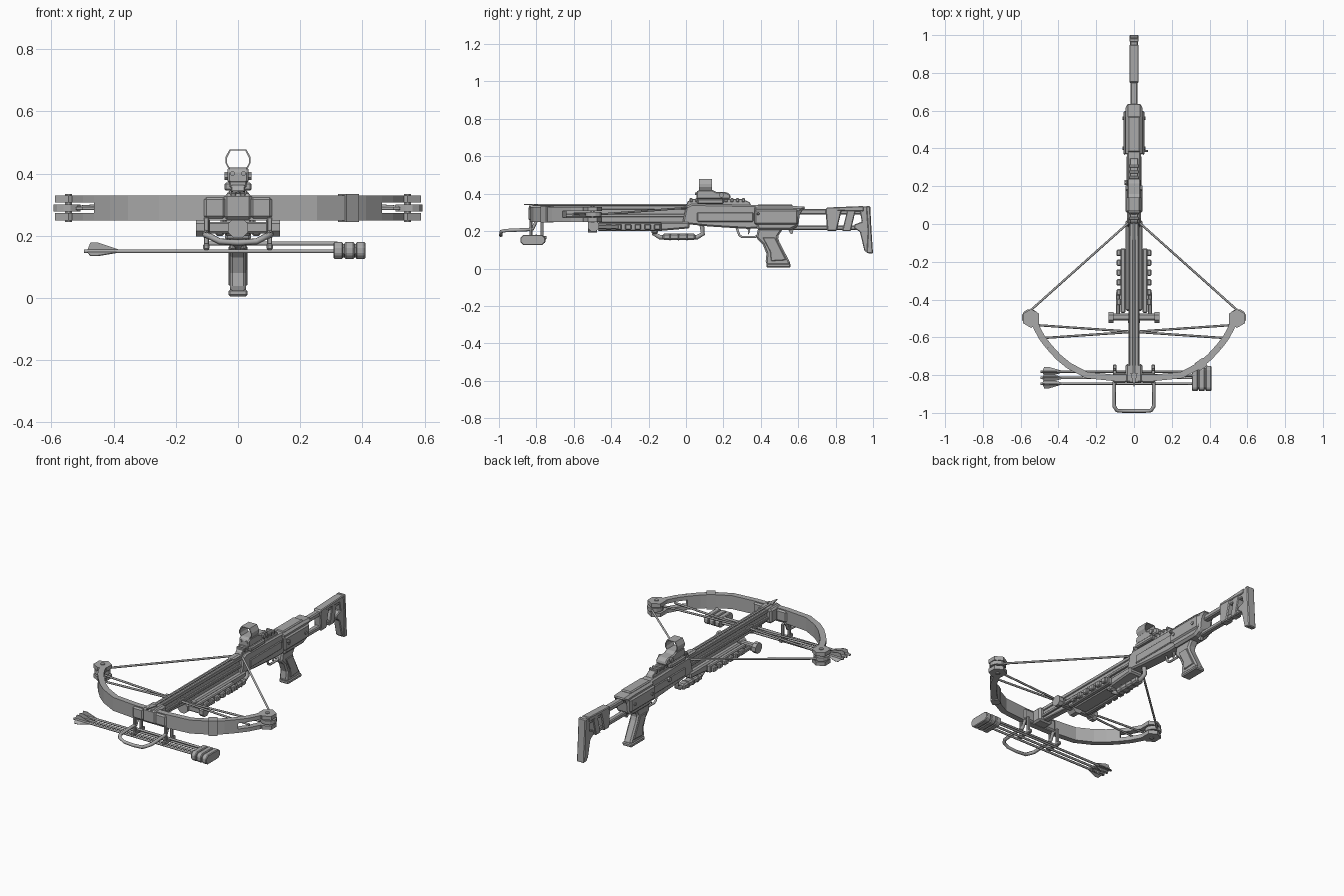
import bpy, bmesh, math
from mathutils import Vector

if "Cube" in bpy.data.objects:
    bpy.data.objects.remove(bpy.data.objects["Cube"], do_unlink=True)

GREY = (0.4, 0.4, 0.4, 1)
mat = bpy.data.materials.new("matte grey")
mat.use_nodes = True
mat.diffuse_color = GREY
mat.node_tree.nodes["Principled BSDF"].inputs["Base Color"].default_value = GREY


def finish(name, bm, bevel=0.0, mirror=False):
    bmesh.ops.recalc_face_normals(bm, faces=bm.faces)
    me = bpy.data.meshes.new(name)
    bm.to_mesh(me)
    bm.free()
    me.materials.append(mat)
    ob = bpy.data.objects.new(name, me)
    bpy.context.collection.objects.link(ob)
    if bevel:
        b = ob.modifiers.new("chamfer", "BEVEL")
        b.width, b.segments, b.limit_method = bevel, 1, "ANGLE"
    if mirror:
        ob.modifiers.new("mirror", "MIRROR")
    return ob


def box(name, x, y, z, bevel=0.0, mirror=False):
    bm = bmesh.new()
    bmesh.ops.create_cube(bm, size=1)
    for v in bm.verts:
        for i, (a, b) in enumerate((x, y, z)):
            v.co[i] = (a + b) / 2 + v.co[i] * (b - a)
    return finish(name, bm, bevel, mirror)


def extrude(name, loop, offset, bevel=0.0, mirror=False):
    bm = bmesh.new()
    face = bm.faces.new([bm.verts.new(p) for p in loop])
    res = bmesh.ops.extrude_face_region(bm, geom=[face])
    bmesh.ops.translate(bm, vec=offset, verts=[g for g in res["geom"] if isinstance(g, bmesh.types.BMVert)])
    return finish(name, bm, bevel, mirror)


def side_profile(name, pts, half, bevel=0.0):
    return extrude(name, [(-half, y, z) for y, z in pts], (2 * half, 0, 0), bevel)


def disc(name, c, r, depth, axis="Z", sides=12, mirror=False):
    u, v, w = {"X": ("y", "z", "x"), "Y": ("x", "z", "y"), "Z": ("x", "y", "z")}[axis]
    loop = []
    for i in range(sides):
        p, a = Vector(c), 2 * math.pi * (i + 0.5) / sides
        setattr(p, u, getattr(p, u) + r * math.cos(a))
        setattr(p, v, getattr(p, v) + r * math.sin(a))
        setattr(p, w, getattr(p, w) - depth / 2)
        loop.append(p)
    off = Vector((0, 0, 0))
    setattr(off, w, depth)
    return extrude(name, loop, off, 0, mirror)


def tube(name, pts, r, closed=False, mirror=False):
    cu = bpy.data.curves.new(name, "CURVE")
    cu.dimensions, cu.bevel_depth, cu.bevel_resolution, cu.use_fill_caps = "3D", r, 1, True
    sp = cu.splines.new("POLY")
    sp.points.add(len(pts) - 1)
    sp.use_cyclic_u = closed
    for p, q in zip(sp.points, pts):
        p.co = (*q, 1)
    cu.materials.append(mat)
    ob = bpy.data.objects.new(name, cu)
    bpy.context.collection.objects.link(ob)
    if mirror:
        ob.modifiers.new("mirror", "MIRROR")
    return ob


def ribbon(name, path, z0, z1, half, mirror=True):
    # upright plate following a path in plan
    pts = [Vector(p) for p in path]
    outer, inner = [], []
    for i, p in enumerate(pts):
        t = (pts[min(i + 1, len(pts) - 1)] - pts[max(i - 1, 0)]).normalized()
        n = Vector((t.y, -t.x)) * half
        outer.append((*(p + n), z0))
        inner.append((*(p - n), z0))
    return extrude(name, outer + inner[::-1], (0, 0, z1 - z0), 0, mirror)


# Bow limbs with slotted tips
limb = [(0, -.815), (.1, -.815), (.25, -.8), (.345, -.75), (.4, -.705), (.45, -.65)]
tip = [(.45, -.65), (.485, -.605), (.515, -.55), (.53, -.5)]
ribbon("bow_limb", limb, .25, .33, .017)
for z0, z1, part in ((.25, .273, "lower"), (.307, .33, "upper")):
    ribbon(part + "_limb_fork", tip, z0, z1, .017)
    disc(part + "_tip_plate", (.545, -.5, (z0 + z1) / 2), .05, z1 - z0, "Z", 6, True)
ribbon("limb_band", [(.335, -.757), (.375, -.729)], .245, .335, .024, False)

# Cams, string and cables
disc("cam_wheel", (.55, -.495, .29), .045, .022, "Z", 12, True)
disc("cam_axle", (.545, -.5, .29), .012, .09, "Z", 8, True)
tube("bow_string", [(.545, -.455, .29), (.025, .01, .325), (0, .02, .33)], .006, mirror=True)
tube("crossing_cable", [(.52, -.535, .288), (-.5, -.605, .288)], .006, mirror=True)
box("cable_slide", (-.03, .03), (-.6, -.54), (.275, .3), .004)

# Barrel and flight rail
side_profile("barrel", [(-.83, .33), (.06, .33), (.06, .235), (-.45, .245), (-.83, .265)], .018, .004)
box("flight_rail", (.006, .024), (-.84, .04), (.315, .337), .003, True)
box("barrel_side_rib", (.015, .029), (-.77, .05), (.275, .292), .003, True)
box("riser_block", (-.045, .045), (-.842, -.74), (.252, .336), .01)
box("riser_pad", (.04, .11), (-.842, -.79), (.256, .324), .008, True)
tube("bolt_shaft", [(0, -.82, .341), (0, .03, .341)], .006)
extrude("bolt_point", [(-.018, -.79, .34), (0, -.865, .34), (.018, -.79, .34)], (0, 0, .006))
extrude("bolt_vane", [(.004, -.09, .341), (.022, -.06, .341), (.022, 0, .341), (.004, .01, .341)],
        (0, 0, .003), 0, True)

# Fore-end with accessory rails and cross mount
side_profile("fore_end", [(-.46, .25), (.02, .25), (.02, .215), (-.15, .2), (-.46, .2)], .045, .008)
box("accessory_rail", (.045, .072), (-.47, -.13), (.2, .245), .005, True)
for i in range(6):
    y = -.43 + i * .052
    box("rail_rib", (.068, .092), (y, y + .034), (.207, .238), .005, True)
box("cross_mount", (-.115, .115), (-.51, -.475), (.208, .245), .006)
disc("mount_knob", (.122, -.495, .228), .032, .026, "X", 8, True)
disc("mount_hub", (0, -.5, .225), .035, .05, "Y", 8)
box("mount_brace", (.075, .095), (-.48, -.36), (.212, .232), .004, True)

# Loop foregrip
tube("foregrip_frame", [(0, -.165, .225), (0, -.17, .185), (0, -.14, .168), (0, .06, .168),
                        (0, .09, .185), (0, .085, .23)], .014)
box("foregrip_sleeve", (-.024, .024), (-.125, .05), (.152, .186), .008)
for y in (-.085, -.04, .005):
    box("foregrip_ring", (-.027, .027), (y - .008, y + .008), (.149, .189), .008)
box("foregrip_front_mount", (-.042, .042), (-.185, -.15), (.185, .215), .008)

# Receiver
side_profile("receiver", [(0, .33), (.03, .345), (.4, .338), (.4, .215), (.33, .212), (.12, .225),
                          (-.02, .24)], .036, .008)
box("receiver_side_panel", (.03, .041), (.06, .36), (.25, .3), .004, True)
side_profile("rear_body", [(.36, .335), (.56, .335), (.645, .33), (.61, .3), (.6, .225), (.56, .205),
                           (.38, .205)], .045, .012)
box("rear_side_panel", (.04, .056), (.365, .6), (.235, .315), .009, True)
box("rear_top_cover", (-.033, .033), (.38, .57), (.325, .343), .006)
for y in (.4, .56):
    disc("body_pin", (.055, y, .275), .01, .012, "X", 8, True)
disc("safety_lever", (-.045, .22, .29), .014, .012, "X", 8)
box("charging_handle", (.05, .075), (.38, .392), (.285, .3), .003)
side_profile("sling_hook", [(.545, .21), (.575, .21), (.57, .185), (.56, .185)], .008)

# Trigger and guard
tube("trigger_guard", [(0, .27, .22), (0, .285, .178), (0, .3, .168), (0, .37, .168), (0, .4, .19)], .007)
side_profile("trigger", [(.325, .22), (.345, .22), (.342, .195), (.33, .178), (.332, .2)], .005)

# Pistol grip
side_profile("pistol_grip", [(.385, .215), (.52, .215), (.49, .17), (.5, .14), (.555, .035), (.555, .01),
                             (.445, .008), (.425, .03), (.43, .08), (.41, .13), (.375, .165)], .026, .009)
side_profile("grip_panel", [(.41, .165), (.475, .165), (.535, .045), (.455, .04), (.45, .09)], .031, .003)
box("grip_cap", (-.031, .031), (.43, .56), (.005, .028), .006)

# Top rail and reflex sight
side_profile("sight_rail", [(0, .335), (.01, .36), (.04, .372), (.3, .372), (.34, .355), (.35, .335)], .022, .003)
for i in range(10):
    y = .02 + i * .031
    box("rail_tooth", (-.027, .027), (y, y + .016), (.355, .376), .003)
box("sight_clamp", (-.044, .044), (.06, .2), (.345, .372), .006)
side_profile("sight_body", [(.055, .37), (.055, .41), (.07, .42), (.14, .42), (.16, .41), (.22, .408),
                            (.24, .39), (.235, .37)], .034, .006)
disc("sight_dial", (.035, .19, .393), .014, .018, "X", 8, True)
hood = [(.03, .415), (.041, .435), (.041, .452), (.027, .478)]
walls = hood + [(-x, z) for x, z in hood[::-1]]
inner = [(x * .87, .417 + (z - .415) * .9) for x, z in walls]
extrude("sight_hood", [(x, .07, z) for x, z in walls + inner[::-1]], (0, .07, 0))
for s in (-1, 1):
    disc("sight_screw", (s * .018, .053, .4), .008, .008, "Y", 8)

# Skeleton shoulder stock
box("stock_upper_tube", (-.018, .018), (.6, .96), (.288, .318), .006)
box("stock_lower_tube", (-.016, .016), (.57, .95), (.205, .23), .005)
side_profile("stock_front_strut", [(.745, .322), (.835, .322), (.805, .2), (.755, .2)], .023, .005)
side_profile("stock_rear_strut", [(.865, .322), (.91, .322), (.88, .2), (.835, .2)], .021, .004)
side_profile("stock_top_cheek", [(.75, .31), (.75, .326), (.95, .334), (.95, .305)], .024, .004)
side_profile("butt_frame", [(.925, .33), (.975, .333), (.985, .09), (.955, .09), (.93, .195), (.9, .215),
                            (.9, .235), (.94, .25)], .021, .004)
side_profile("butt_pad", [(.962, .335), (.985, .335), (.992, .2), (1, .078), (.965, .083), (.972, .2)], .025, .005)

# Foot stirrup
stirrup = [(.1, -.8, .255), (.1, -.82, .212), (.105, -.85, .208), (.105, -.965, .203), (.09, -.988, .198),
           (.06, -.99, .182), (0, -.99, .178)]
tube("foot_stirrup", stirrup, .01, mirror=True)

# Quiver carrying three bolts
for y in (-.77, -.83):
    box("quiver_leg", (.094, .11), (y - .008, y + .008), (.15, .26), .003, True)
box("quiver_clip", (.092, .112), (-.855, -.745), (.155, .175), .004, True)
tube("quiver_bar", [(-.11, -.8, .175), (.32, -.8, .175)], .007)
block = [(-.885, .14), (-.87, .125), (-.77, .125), (-.752, .14), (-.752, .165), (-.77, .18), (-.87, .18), (-.885, .165)]
for i in range(3):
    x = .307 + i * .036
    extrude("quiver_cup", [(x, y, z) for y, z in block], (.031, 0, 0), .004)
extrude("quiver_core", [(.31, -.818 + (y + .818) * .85, .152 + (z - .152) * .8) for y, z in block], (.095, 0, 0))
for y in (-.782, -.815, -.845):
    tube("spare_bolt_shaft", [(-.495, y, .15), (.32, y, .15)], .0065)
    for k in range(3):
        a = math.pi / 2 + k * math.tau / 3
        d = Vector((0, math.cos(a), math.sin(a)))
        side = Vector((0, -d.z, d.y)) * .003
        base = Vector((0, y, .15)) - side / 2
        extrude("spare_bolt_vane", [base + Vector((x, 0, 0)) + d * h for x, h in
                                    ((-.375, .003), (-.45, .028), (-.475, .028), (-.485, .003))], side)
